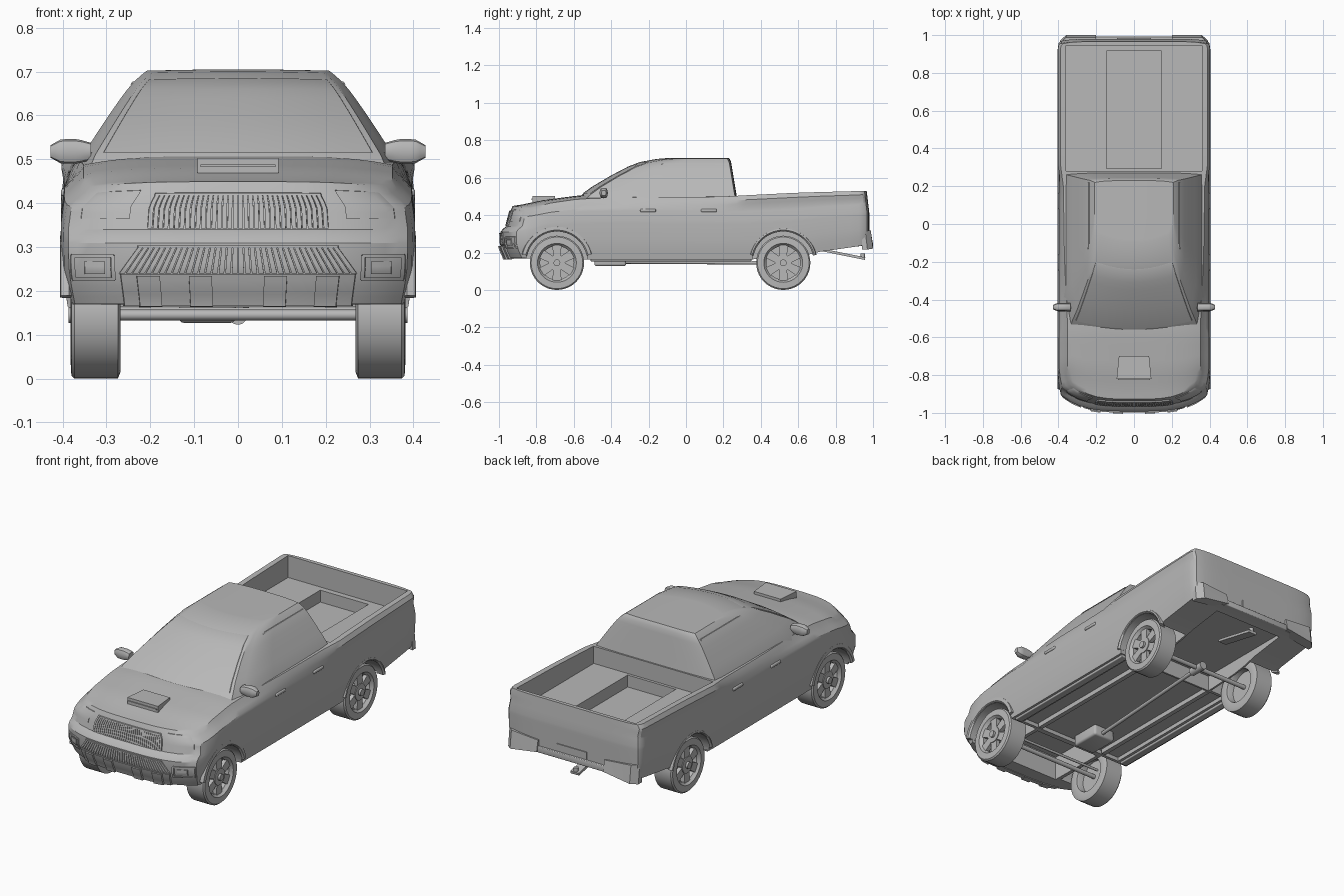
import bpy
import bmesh
from math import pi, cos, sin, radians
from mathutils import Matrix, Vector

if "Cube" in bpy.data.objects:
    bpy.data.objects.remove(bpy.data.objects["Cube"])

paint = bpy.data.materials.new("plain_grey")
paint.use_nodes = True
GREY = (0.48, 0.48, 0.48, 1)
paint.diffuse_color = GREY
for node in paint.node_tree.nodes:
    if node.type == 'BSDF_PRINCIPLED':
        node.inputs["Base Color"].default_value = GREY

FRONT, REAR = -0.992, 0.98
AXLES = {"front": -0.69, "rear": 0.52}
HUB_Z = 0.145


def curve(table, x):
    """Linear interpolation through (x, value) pairs."""
    if x <= table[0][0]:
        return table[0][1]
    for (x0, a), (x1, b) in zip(table, table[1:]):
        if x <= x1:
            return a + (b - a) * (x - x0) / (x1 - x0)
    return table[-1][1]


def span(a, b, n):
    return [a + (b - a) * i / n for i in range(n + 1)]


def finish(name, bm, mirror=False, angle=32):
    bmesh.ops.recalc_face_normals(bm, faces=bm.faces[:])
    me = bpy.data.meshes.new(name)
    bm.to_mesh(me)
    bm.free()
    me.materials.append(paint)
    me.shade_smooth()
    me.set_sharp_from_angle(angle=radians(angle))
    ob = bpy.data.objects.new(name, me)
    bpy.context.scene.collection.objects.link(ob)
    if mirror:
        ob.modifiers.new("mirror", 'MIRROR')
    return ob


def grid_box(name, us, ss, vs, fn, mirror=False):
    """Closed box surface, subdivided and shaped by fn(u, s, v)."""
    bm = bmesh.new()
    axes, verts = (us, ss, vs), {}

    def vert(k):
        if k not in verts:
            verts[k] = bm.verts.new(fn(*(axes[i][k[i]] for i in range(3))))
        return verts[k]
    for a in range(3):
        b, c = (a + 1) % 3, (a + 2) % 3
        for end in (0, len(axes[a]) - 1):
            for i in range(len(axes[b]) - 1):
                for j in range(len(axes[c]) - 1):
                    quad = []
                    for di, dj in ((0, 0), (1, 0), (1, 1), (0, 1)):
                        k = [0, 0, 0]
                        k[a], k[b], k[c] = end, i + di, j + dj
                        quad.append(vert(tuple(k)))
                    bm.faces.new(quad)
    return finish(name, bm, mirror)


def box(name, xs, ys, zs, bevel=0, mirror=False, tilt=0):
    bm = bmesh.new()
    size = [r[1] - r[0] for r in (xs, ys, zs)]
    mid = [(r[1] + r[0]) / 2 for r in (xs, ys, zs)]
    bmesh.ops.create_cube(bm, size=1)
    bmesh.ops.scale(bm, vec=size, verts=bm.verts)
    if bevel:
        bmesh.ops.bevel(bm, geom=bm.edges[:], offset=bevel, segments=3, profile=0.5, affect='EDGES')
    bmesh.ops.rotate(bm, matrix=Matrix.Rotation(tilt, 3, 'X'), verts=bm.verts)
    bmesh.ops.translate(bm, vec=mid, verts=bm.verts)
    return finish(name, bm, mirror)


def rod(name, p0, p1, r, mirror=False, sides=20):
    p0, p1 = Vector(p0), Vector(p1)
    bm = bmesh.new()
    turn = (p1 - p0).to_track_quat('Z', 'Y').to_matrix().to_4x4()
    bmesh.ops.create_cone(bm, cap_ends=True, segments=sides, radius1=r, radius2=r,
                          depth=(p1 - p0).length, matrix=Matrix.Translation((p0 + p1) / 2) @ turn)
    return finish(name, bm, mirror)


def lathe(name, profile, cy, cz, a0=0, a1=2 * pi, n=40):
    """Turn a closed (x, radius) profile about an axis along x."""
    bm = bmesh.new()
    full = a1 - a0 > 6.28
    rings = [[bm.verts.new((x, cy + r * cos(a), cz + r * sin(a))) for x, r in profile]
             for a in span(a0, a1, n)[:n if full else n + 1]]
    for i in range(n):
        p, q = rings[i], rings[(i + 1) % len(rings)]
        for j in range(len(profile)):
            k = (j + 1) % len(profile)
            bm.faces.new((p[j], p[k], q[k], q[j]))
    if not full:
        bm.faces.new(rings[0])
        bm.faces.new(rings[-1])
    return finish(name, bm, True)


def cut(ob, cutter):
    mod = ob.modifiers.new("cut", 'BOOLEAN')
    mod.operation, mod.solver, mod.object = 'DIFFERENCE', 'EXACT', cutter
    bpy.context.view_layer.objects.active = ob
    bpy.ops.object.modifier_apply(modifier=mod.name)
    bpy.data.objects.remove(cutter)


# Lower body: shape curves along the length and up the height
BOTTOM = [(-1, .17), (-.5, .163), (.36, .163), (.6, .175), (.72, .205), (.97, .24)]
TOP = [(-1, .448), (-.93, .457), (-.8, .48), (-.55, .507), (-.3, .51), (.22, .5), (.3, .505), (.6, .52), (.97, .53)]
TOP_WIDTH = [(-1, .345), (-.9, .352), (-.5, .352), (-.2, .368), (.2, .374), (.32, .39), (1, .39)]
END_TAPER = [(-1, .955), (-.93, .985), (-.85, 1), (.93, 1), (.965, .99), (.98, .965)]
SETBACK = [(.17, .03), (.21, .012), (.25, 0), (.32, 0), (.335, .03), (.42, .052), (.45, .065)]


def body_shape(u, s, v):
    z = curve(BOTTOM, s) + (curve(TOP, s) - curve(BOTTOM, s)) * v
    top = curve(TOP_WIDTH, s)
    w = curve([(0, .388), (.25, .402), (.6, .404), (.8, .396), (.93, top + .013), (1, top)], v)
    nose = max(0, (-.6 - s) / (-.6 - FRONT))
    y = s + nose * (curve(SETBACK, z) + .01 * u * u + .075 * u ** 4)
    y -= max(0, (s - .9) / .08) * (.014 * max(0, v - .6) / .4 + .012 * u ** 8)
    crown = curve([(-1, .012), (-.55, .02), (0, .008), (.25, 0)], s)
    return u * w * curve(END_TAPER, s), y, z - crown * u ** 4 * max(0, v - .75) * 4


half = [.15, .3, .45, .6, .75, .87, .95, 1]
across = [-u for u in reversed(half)] + [0] + half
along = ([FRONT, -.96, -.93, -.89, -.85] + span(-.8, -.55, 5) + span(-.45, .2, 7)
         + [.27, .32] + span(.4, .88, 6) + [.93, .965, REAR])
up = [0, .06, .15, .3, .5, .56, .61, .75, .8, .87, .93, 1]
body = grid_box("body", across, along, up, body_shape)

# Wheel wells, load bed with side lockers, hollow underside
for which, y in AXLES.items():
    for side in (-1, 1):
        cut(body, rod("well_cutter", (side * .22, y, .15), (side * .5, y, .15), .164, sides=48))
for xs, ys, zs in (((-.36, .36), (.28, .945), (.41, .8)), ((-.145, .145), (.295, .915), (.345, .6)),
                   ((-.2, .2), (-.87, -.54), (0, .3)), ((-.32, .32), (-.51, .34), (0, .185)),
                   ((-.21, .21), (.35, .92), (0, .25))):
    cut(body, box("cutter", xs, ys, zs))
body.data.set_sharp_from_angle(angle=radians(32))

# Cabin
SCREEN = [(.47, -.6), (.51, -.555), (.55, -.5), (.61, -.4), (.66, -.305), (.685, -.24), (.7, -.16), (.705, -.1)]
CAB_WIDTH = [(.47, .372), (.51, .354), (.55, .328), (.6, .295), (.65, .26), (.69, .228), (.705, .208)]
CAB_REAR = [(.47, .277), (.51, .27), (.69, .24), (.705, .23)]


def cabin_shape(u, t, z):
    front = curve(SCREEN, z) + .045 * u * u
    y = front + (curve(CAB_REAR, z) - .01 * u ** 4 - front) * t
    return u * curve(CAB_WIDTH, z) * curve([(0, .92), (.2, 1)], t), y, z - .003 * u * u * (z > .67)


grid_box("cabin", across, [0, .05, .1, .2, .4, .6, .8, 1],
         [.47, .51, .55, .58, .61, .64, .66, .685, .7, .705], cabin_shape)
grid_box("windscreen", span(-.95, .95, 12), [-.007, .01], [.515, .55, .58, .61, .64, .66, .685], cabin_shape)
grid_box("roof_gutter", [.99, 1.02], span(.2, .97, 8), [.674, .68], cabin_shape, mirror=True)


# Nose details that follow the curve of the body
def on_nose(name, x0, x1, z0, z1, out, mirror=False, n=1, flare=0):
    us, vs = [x0 / .38, x1 / .38], [(z0 - .17) / .278, (z1 - .17) / .278]
    return grid_box(name, span(*us, n), [FRONT - out, FRONT + .02], span(*vs, 5),
                    lambda u, s, v: body_shape(u * (1 + flare * (vs[1] - v)), s, v), mirror)


for i in range(17):
    x = .0062 + i * .012
    on_nose("upper_grille_slat", x - .005, x + .005, .342, .418, .007, True)
for i in range(18):
    x = .0062 + i * .0125
    on_nose("lower_grille_slat", x - .005, x + .005, .24, .3, .005, True, 1, .9)
on_nose("grille_top_bar", -.205, .205, .418, .423, .008, n=12)
on_nose("grille_bottom_bar", -.225, .225, .298, .303, .007, n=12)
on_nose("skid_guard", -.265, .265, .166, .238, .008, n=14)
for x in (.085, .203):
    on_nose("skid_guard_block", x - .026, x + .026, .164, .234, .018, True)
on_nose("headlamp", .245, .355, .365, .43, .004, True, 6)
for z in (.222, .276):
    on_nose("fog_lamp_frame", .28, .375, z, z + .008, .007, True, 4)
for x in (.277, .367):
    on_nose("fog_lamp_frame", x, x + .009, .225, .281, .007, True)
on_nose("fog_lamp", .3, .345, .238, .268, .004, True, 3)

# Bonnet scoop
grid_box("bonnet_scoop", [-1, 1], [-.82, -.70], [.45, .503],
         lambda u, y, z: (u * (.092 if y < -.8 else .08), y, z))
box("scoop_lip", (-.085, .085), (-.825, -.81), (.482, .488))

# Mirrors and door handles
grid_box("mirror", span(.335, .428, 8), span(-1, 1, 6), span(-1, 1, 6),
         lambda x, a, b: (x, -.44 + .022 * a * (1 - .25 * b * b) * min(1, .55 + (.428 - x) * 20),
                          .518 + .028 * b * (1 - .15 * a * a) * min(1, .5 + (.428 - x) * 20, .7 + (x - .335) * 10)), True)
box("mirror_stalk", (.315, .36), (-.45, -.43), (.495, .515), .004, True)
for y in (-.203, .122):
    box("door_handle", (.385, .404), (y - .042, y + .042), (.416, .433), .006, True)

# Wheel arch flares
for which, r in (("front", .192), ("rear", .182)):
    lathe(which + "_arch_flare", [(.36, .162), (.398, .162), (.406, .17), (.404, r - .004), (.385, r)],
          AXLES[which], .15, radians(12), radians(168), 28)

# Wheels
for which, y in AXLES.items():
    lathe(which + "_tyre", [(.272, .095), (.268, .13), (.274, .145), (.373, .145), (.38, .138),
                            (.382, .104), (.372, .097), (.365, .09), (.285, .09)], y, HUB_Z)
    rod(which + "_brake_disc", (.31, y, HUB_Z), (.32, y, HUB_Z), .091, True, 32)
    rod(which + "_hub", (.32, y, HUB_Z), (.374, y, HUB_Z), .044, True)
    rod(which + "_hub_cap", (.37, y, HUB_Z), (.386, y, HUB_Z), .018, True)
    for i in range(6):
        a = pi * i / 3 + pi / 6
        d, side = Vector((0, cos(a), sin(a))), Vector((0, -sin(a), cos(a)))
        centre = Vector((0, y, HUB_Z))
        grid_box(which + "_spoke", [.348, .37], [.02, .094], [-1, 1],
                 lambda x, r, w: centre + d * r + side * w * (.017 + r * .08) + Vector((x, 0, 0)), True)
    rod(which + "_axle", (-.32, y, HUB_Z), (.32, y, HUB_Z), .012)

# Underbody
box("sill", (.335, .375), (-.51, .35), (.152, .18), .004, True)
box("chassis_rail", (.2, .225), (-.5, .34), (.16, .19), 0, True)
box("gearbox", (-.135, -.005), (-.49, -.32), (.127, .19), .012)
rod("drive_shaft", (-.06, -.34, .15), (0, .5, HUB_Z), .01)
rod("differential", (0, .47, HUB_Z), (0, .56, HUB_Z), .022)
rod("steering_link", (-.29, -.64, .155), (.29, -.64, .155), .007)

# Rear bumper and tow bar
grid_box("rear_bumper_corner", [.2, .3, .36, .392], [.94, 1], [0, .4, 1],
         lambda x, y, v: (x, y - (.03 if x > .38 and y > .95 else 0) - (.012 * v if y > .95 else 0),
                          (.245 - .15 * (x - .2)) * (1 - v) + (.305 + .08 * (x - .2)) * v), True)
box("rear_bumper_step", (-.205, .205), (.93, .992), (.24, .272), .004)
box("number_plate", (-.09, .09), (.96, .985), (.275, .315))
box("tow_bar", (-.025, .025), (.71, .96), (.185, .199), 0, False, -.2)
rod("tow_ball", (0, .945, .17), (0, .945, .195), .012)
